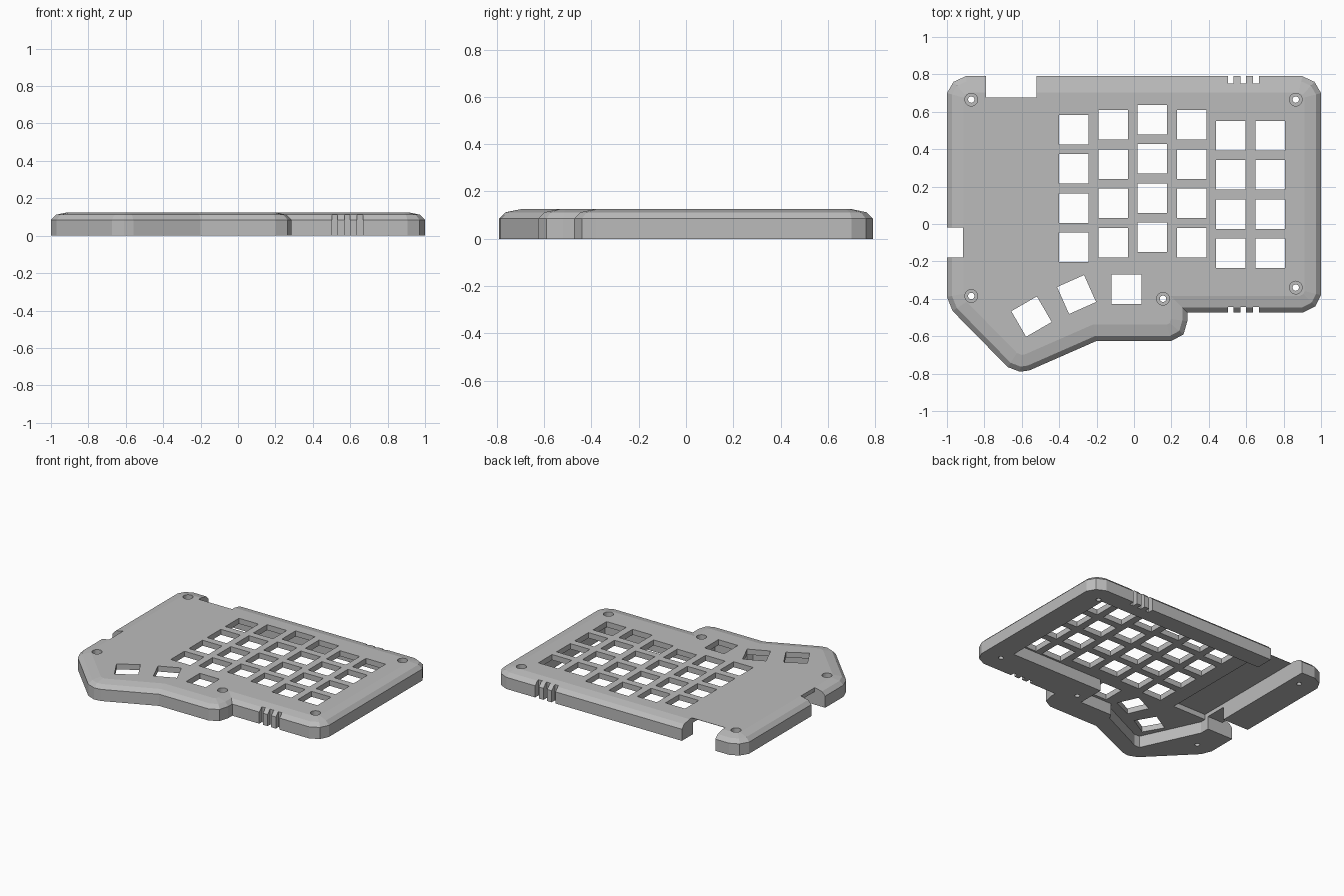
import bpy, bmesh, math
from mathutils import Vector, Matrix

old = bpy.data.objects.get("Cube")
if old:
    bpy.data.objects.remove(old, do_unlink=True)

grey = bpy.data.materials.new("case_grey")
grey.use_nodes = True
colour = (0.5, 0.5, 0.5, 1)
grey.diffuse_color = colour
grey.node_tree.nodes["Principled BSDF"].inputs["Base Color"].default_value = colour


def inset(pts, d):
    """Mitred inward offset of a counter-clockwise outline."""
    out = []
    for i, p in enumerate(pts):
        a, p, b = Vector(pts[i - 1]), Vector(p), Vector(pts[(i + 1) % len(pts)])
        u, v = (p - a).normalized(), (b - p).normalized()
        n1, n2 = Vector((-u.y, u.x)), Vector((-v.y, v.x))
        out.append(p + (n1 + n2) * d / (1 + n1.dot(n2)))
    return out


def loft(bm, layers):
    """Closed solid through stacked (outline, height) layers."""
    rings = [[bm.verts.new((p[0], p[1], z)) for p in pts] for pts, z in layers]
    n = len(rings[0])
    for lo, hi in zip(rings, rings[1:]):
        for i in range(n):
            j = (i + 1) % n
            bm.faces.new((lo[i], lo[j], hi[j], hi[i]))
    bm.faces.new(rings[0][::-1])
    bm.faces.new(rings[-1])


def solid(name, parts):
    bm = bmesh.new()
    for layers in parts:
        loft(bm, layers)
    bmesh.ops.recalc_face_normals(bm, faces=bm.faces)
    mesh = bpy.data.meshes.new(name)
    bm.to_mesh(mesh)
    bm.free()
    mesh.materials.append(grey)
    ob = bpy.data.objects.new(name, mesh)
    bpy.context.scene.collection.objects.link(ob)
    return ob


def prism(pts, z0=-0.1, z1=0.3):
    return [(pts, z0), (pts, z1)]


def rect(x0, x1, y0, y1):
    return [(x0, y0), (x1, y0), (x1, y1), (x0, y1)]


def square(x, y, deg=0, half=0.079):
    turn = Matrix.Rotation(math.radians(deg), 2)
    return [turn @ Vector(c) + Vector((x, y)) for c in rect(-half, half, -half, half)]


def circle(x, y, r, n=24):
    return [(x + r * math.cos(math.tau * i / n), y + r * math.sin(math.tau * i / n))
            for i in range(n)]


# Case body with a two-step bevelled top edge
outline = [(-1, -.39), (-.97, -.465), (-.675, -.765), (-.61, -.79), (-.56, -.783),
           (-.2, -.625), (.2, -.625), (.265, -.59), (.285, -.52), (.285, -.473),
           (.905, -.473), (.97, -.44), (1, -.38), (1, .7), (.965, .76), (.9, .79),
           (-.9, .79), (-.965, .76), (-1, .7)]
case = solid("keyboard_case", [[(outline, 0), (outline, .085),
                                (inset(outline, .027), .112), (inset(outline, .088), .125)]])

# Hollow underside, with a deeper controller bay and a jack pocket
cavity_outline = [(-.79, -.25), (-.6, -.66), (-.56, -.66), (-.2, -.49), (-.18, -.45),
                  (.08, -.45), (.08, -.25), (.83, -.25), (.83, .66), (-.79, .66)]
cavity = solid("cavity_cutter", [prism(cavity_outline, z1=.085)])
bay = solid("bay_cutter", [prism(rect(-.79, -.52, -.21, .7), z1=.123)])
pocket = solid("pocket_cutter", [prism(rect(-.95, -.7, -.18, -.02), z1=.095)])

# Key openings: six staggered columns and three thumb keys
pitch = 0.21
holes = []
for col, top in enumerate((.505, .53, .558, .53, .473, .473)):
    for row in range(4):
        holes.append(prism(square(-.322 + col * pitch, top - row * pitch)))
for x, y, deg in ((-.04, -.35, 0), (-.307, -.377, 24), (-.548, -.495, 30)):
    holes.append(prism(square(x, y, deg)))

# Cable notches and strap grooves through the edge
holes.append(prism(rect(-.79, -.52, .675, 1)))
holes.append(prism(rect(-1.2, -.915, -.18, -.02)))
for x in (.518, .585, .652):
    holes.append(prism(rect(x - .015, x + .015, .75, 1)))
    holes.append(prism(rect(x - .015, x + .015, -.6, -.443)))

# Screw holes with a recessed seat
screws = [(-.87, .665), (.865, .665), (-.87, -.385), (.155, -.4), (.865, -.34)]
holes += [prism(circle(x, y, .017)) for x, y in screws]
openings = solid("opening_cutter", holes)
seats = solid("seat_cutter", [prism(circle(x, y, .034), z0=.09) for x, y in screws])

# Carve the case, then drop the cutters
bpy.context.view_layer.objects.active = case
for cutter in (cavity, bay, pocket, openings, seats):
    cutter.hide_render = True
    mod = case.modifiers.new(cutter.name, "BOOLEAN")
    mod.operation = "DIFFERENCE"
    mod.solver = "EXACT"
    mod.object = cutter
    bpy.ops.object.modifier_apply(modifier=mod.name)
    bpy.data.objects.remove(cutter, do_unlink=True)
